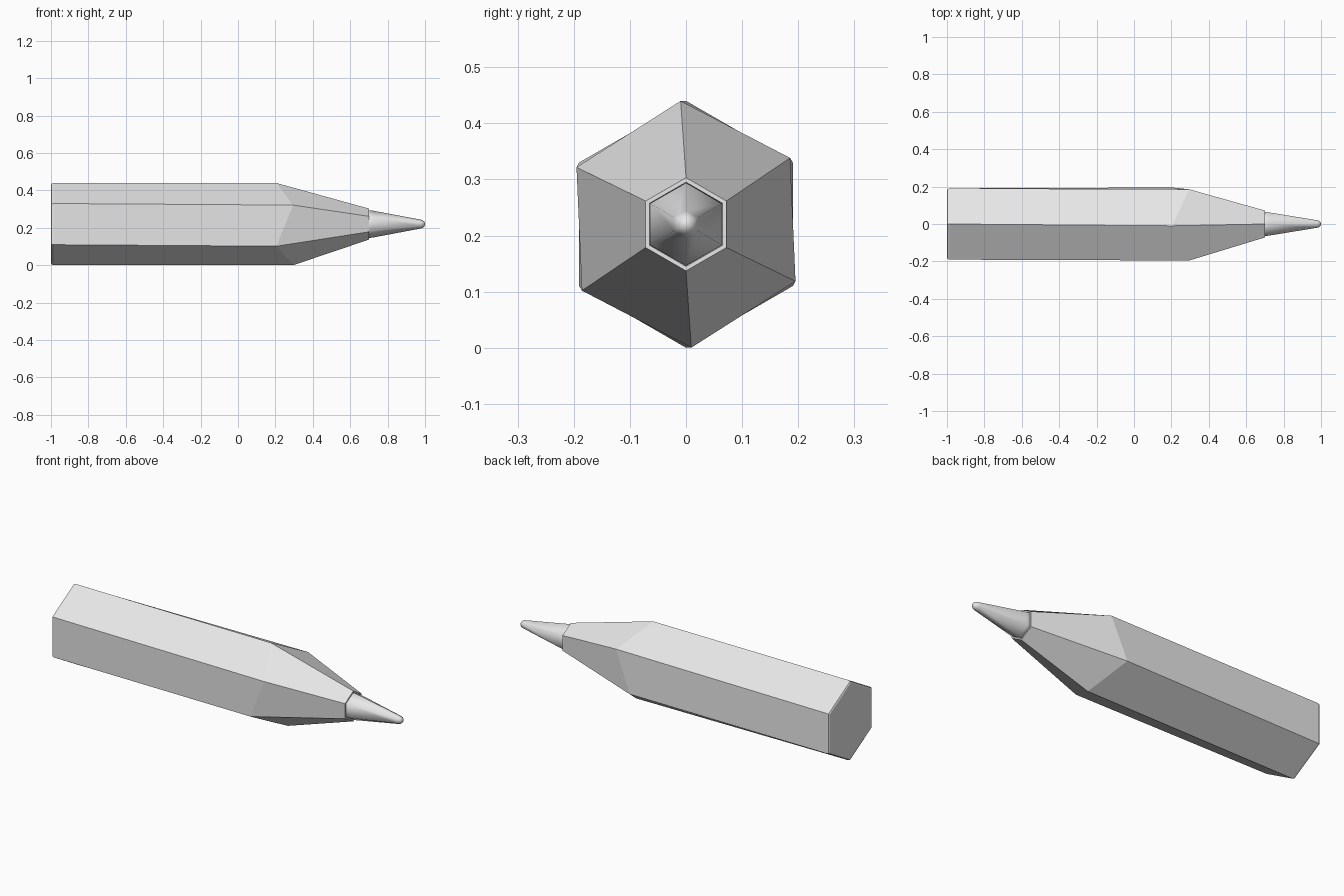
import bpy
import bmesh
from math import sin, cos, radians

cube = bpy.data.objects.get("Cube")
if cube:
    bpy.data.objects.remove(cube, do_unlink=True)

CENTRE_Z = 0.22
SIDES = 6

grey = bpy.data.materials.new("plain_grey")
grey.use_nodes = True
grey.diffuse_color = (0.8, 0.8, 0.8, 1)
grey.node_tree.nodes["Principled BSDF"].inputs["Base Color"].default_value = (0.8, 0.8, 0.8, 1)


def hex_loft(name, rings, smooth=False):
    """Loft hexagons along x; a ring is (even x, odd x, radius, twist in degrees)."""
    bm = bmesh.new()
    loops = []
    for even_x, odd_x, radius, twist in rings:
        loop = []
        for i in range(SIDES):
            a = radians(90 + 60 * i + twist)
            x = odd_x if i % 2 else even_x
            loop.append(bm.verts.new((x, radius * cos(a), CENTRE_Z + radius * sin(a))))
        loops.append(loop)
    for a, b in zip(loops, loops[1:]):
        for i in range(SIDES):
            j = (i + 1) % SIDES
            bm.faces.new((a[i], a[j], b[j], b[i]))
    bm.faces.new(loops[0])
    bm.faces.new(loops[-1])
    bmesh.ops.recalc_face_normals(bm, faces=bm.faces)
    for face in bm.faces:
        face.smooth = smooth
    mesh = bpy.data.meshes.new(name)
    bm.to_mesh(mesh)
    bm.free()
    mesh.materials.append(grey)
    obj = bpy.data.objects.new(name, mesh)
    bpy.context.collection.objects.link(obj)
    return obj


# Barrel with eased rear edge, staggered slightly twisted shoulder, and lipped nose
hex_loft("barrel", [
    (-1.0, -1.0, 0.208, 0),
    (-0.996, -0.996, 0.216, 0),
    (-0.985, -0.985, 0.22, 0),
    (0.205, 0.295, 0.22, 2.5),
    (0.70, 0.70, 0.083, 0),
    (0.70, 0.70, 0.075, 0),
    (0.69, 0.69, 0.073, 0),
])

# Tapered writing tip with a rounded point
hex_loft("writing_tip", [
    (0.685, 0.685, 0.070, 0),
    (0.705, 0.705, 0.074, 0),
    (0.72, 0.72, 0.072, 0),
    (0.975, 0.975, 0.024, 0),
    (0.988, 0.988, 0.020, 0),
    (0.997, 0.997, 0.012, 0),
    (1.0, 1.0, 0.004, 0),
], smooth=True)
